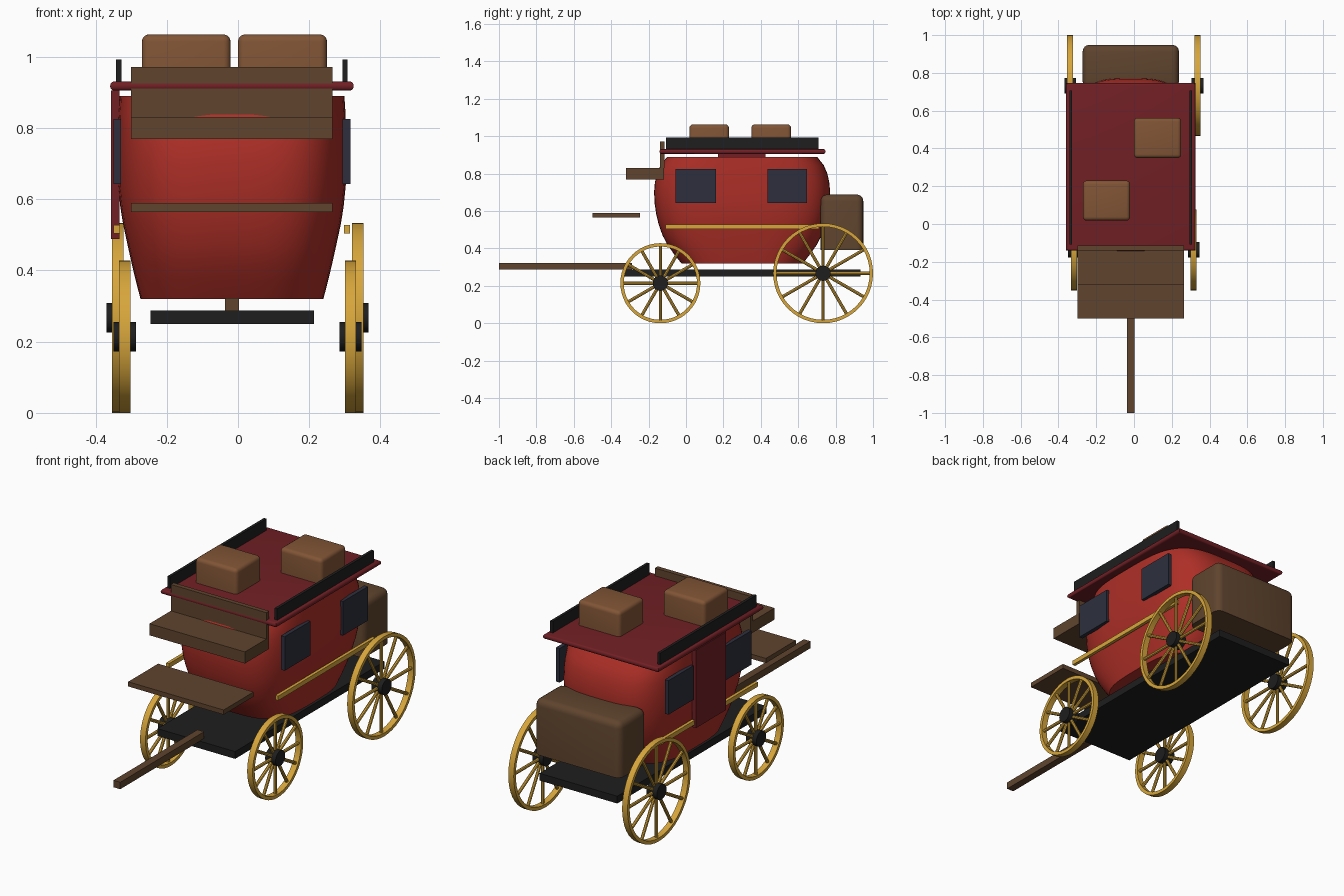
import bpy, bmesh, math
from mathutils import Matrix, Vector

if "Cube" in bpy.data.objects:
    bpy.data.objects.remove(bpy.data.objects["Cube"])

CX, CY = -0.017, 0.30   # centre of the coach body


def material(name, rgb):
    m = bpy.data.materials.new(name)
    m.diffuse_color = (*rgb, 1)
    m.use_nodes = True
    m.node_tree.nodes["Principled BSDF"].inputs["Base Color"].default_value = m.diffuse_color
    return m


RED = material("coach red", (0.42, 0.028, 0.02))
DARK_RED = material("dark red", (0.165, 0.014, 0.018))
BROWN = material("dark wood", (0.115, 0.058, 0.027))
TAN = material("tan leather", (0.22, 0.09, 0.036))
GOLD = material("golden yellow", (0.68, 0.38, 0.045))
BLACK = material("black iron", (0.013, 0.013, 0.014))
GLASS = material("dark glass", (0.026, 0.028, 0.046))


def finish(name, bm, mat, smooth=True):
    bmesh.ops.recalc_face_normals(bm, faces=bm.faces[:])
    me = bpy.data.meshes.new(name)
    bm.to_mesh(me)
    bm.free()
    me.materials.append(mat)
    ob = bpy.data.objects.new(name, me)
    bpy.context.collection.objects.link(ob)
    if smooth:
        bpy.ops.object.select_all(action='DESELECT')
        ob.select_set(True)
        bpy.context.view_layer.objects.active = ob
        bpy.ops.object.shade_smooth_by_angle(angle=math.radians(35))
    return ob


def box(name, mat, x, y, z, bevel=0, keep=None):
    """Box from (min, max) ranges; keep(edge) picks the edges to round."""
    bm = bmesh.new()
    bmesh.ops.create_cube(bm, size=1)
    for v in bm.verts:
        v.co = Vector([r[0] if c < 0 else r[1] for c, r in zip(v.co, (x, y, z))])
    if bevel:
        edges = [e for e in bm.edges if keep is None or keep(e)]
        bmesh.ops.bevel(bm, geom=edges, offset=bevel, segments=4,
                        profile=0.5, affect='EDGES')
    return finish(name, bm, mat, bool(bevel))


def horizontal(e):
    return abs(e.verts[0].co.z - e.verts[1].co.z) < 1e-5


def not_bottom(z0):
    return lambda e: max(v.co.z for v in e.verts) > z0 + 1e-4


# Barrel-shaped body: rounded-rectangle rings (z, half width, half length)
def coach_body():
    rings = [(0.32, 0.257, 0.325), (0.37, 0.270, 0.365), (0.42, 0.282, 0.400),
             (0.47, 0.293, 0.426), (0.53, 0.306, 0.447), (0.58, 0.314, 0.459),
             (0.64, 0.320, 0.468), (0.70, 0.322, 0.471), (0.75, 0.322, 0.467),
             (0.80, 0.321, 0.456), (0.845, 0.319, 0.437), (0.89, 0.316, 0.401)]
    n, p = 64, 2 / 3.4
    bm = bmesh.new()
    loops = []
    for z, hw, hl in rings:
        loop = []
        for i in range(n):
            a = 2 * math.pi * (i + 0.5) / n
            c, s = math.cos(a), math.sin(a)
            loop.append(bm.verts.new((CX + hw * math.copysign(abs(c) ** p, c),
                                      CY + hl * math.copysign(abs(s) ** p, s), z)))
        loops.append(loop)
    for lo, hi in zip(loops, loops[1:]):
        for i in range(n):
            j = (i + 1) % n
            bm.faces.new((lo[i], lo[j], hi[j], hi[i]))
    bm.faces.new(loops[0][::-1])
    bm.faces.new(loops[-1])
    finish("coach_body", bm, RED)


def wheel(name, x, y, r):
    """Flat rim with twelve spokes, plus a hub; the axle runs along x."""
    n, w, t = 48, 0.016, 0.018
    bm = bmesh.new()
    section = [(-w, r), (w, r), (w, r - t), (-w, r - t)]
    loops = []
    for i in range(n):
        a = 2 * math.pi * i / n
        loops.append([bm.verts.new((x + dx, y + q * math.cos(a), r + q * math.sin(a)))
                      for dx, q in section])
    for i in range(n):
        a, b = loops[i], loops[(i + 1) % n]
        for k in range(4):
            m = (k + 1) % 4
            bm.faces.new((a[k], a[m], b[m], b[k]))
    length = r - t / 2
    for i in range(12):
        mat = (Matrix.Translation((x, y, r)) @ Matrix.Rotation(math.tau * i / 12, 4, 'X')
               @ Matrix.Translation((0, 0, length / 2)))
        bmesh.ops.create_cone(bm, cap_ends=True, segments=8, radius1=0.0085,
                              radius2=0.0085, depth=length, matrix=mat)
    finish(name + "_wheel", bm, GOLD)
    bm = bmesh.new()
    bmesh.ops.create_cone(bm, cap_ends=True, segments=20, radius1=0.041, radius2=0.041,
                          depth=0.062, matrix=Matrix.Translation((x, y, r))
                          @ Matrix.Rotation(math.pi / 2, 4, 'Y'))
    finish(name + "_hub", bm, BLACK)


coach_body()

# Running gear
box("chassis", BLACK, (-0.246, 0.214), (-0.33, 0.933), (0.249, 0.288))
box("draw_pole", BROWN, (-0.037, 0.003), (-1.0, -0.29), (0.286, 0.323))
for side, s in (("left", -1), ("right", 1)):
    wheel("front_" + side, s * 0.317 - 0.001, -0.137, 0.214)
    wheel("rear_" + side, s * 0.337 - 0.001, 0.733, 0.267)

# Roof with side rails
box("roof", DARK_RED, (-0.359, 0.325), (-0.141, 0.746), (0.905, 0.931), 0.012, horizontal)


def side_box(name, mat, inner, outer, y, z):
    """The same box on both sides of the body."""
    for side, s in (("left", -1), ("right", 1)):
        xs = sorted((CX + s * inner, CX + s * outer))
        box(side + "_" + name, mat, xs, y, z)


side_box("roof_rail", BLACK, 0.310, 0.325, (-0.108, 0.708), (0.929, 0.993))
side_box("trim_strip", GOLD, 0.315, 0.332, (-0.11, 0.71), (0.504, 0.528))
side_box("front_window", GLASS, 0.311, 0.333, (-0.056, 0.16), (0.643, 0.825))
side_box("rear_window", GLASS, 0.311, 0.333, (0.437, 0.648), (0.643, 0.825))
box("left_door", DARK_RED, (-0.357, -0.333), (0.17, 0.425), (0.488, 0.905))

# Driver's bench
BENCH = (-0.30, 0.265)
box("footboard", BROWN, BENCH, (-0.50, -0.247), (0.564, 0.589))
box("seat", BROWN, BENCH, (-0.32, -0.118), (0.769, 0.831))
box("seat_back", BROWN, BENCH, (-0.1395, -0.115), (0.829, 0.972))

# Luggage
box("roof_case_front", TAN, (-0.27, -0.021), (0.018, 0.23), (0.929, 1.063), 0.02, not_bottom(0.929))
box("roof_case_rear", TAN, (0.0, 0.25), (0.349, 0.562), (0.929, 1.063), 0.02, not_bottom(0.929))
box("rear_trunk", BROWN, (-0.272, 0.238), (0.72, 0.948), (0.392, 0.688), 0.035, not_bottom(0.392))
